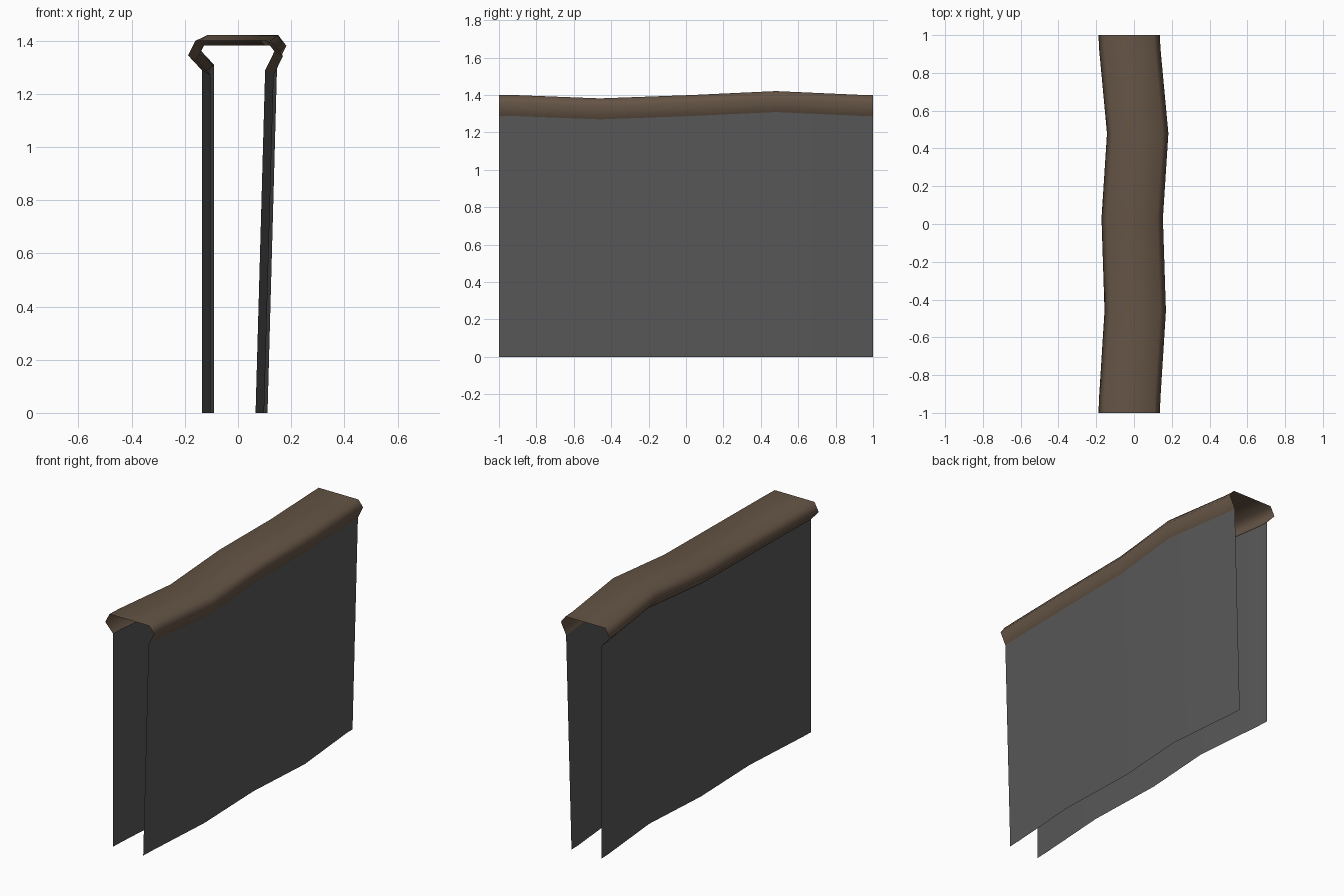
import bpy, bmesh

if "Cube" in bpy.data.objects:
    bpy.data.objects.remove(bpy.data.objects["Cube"])

# wavering path along the wall: (y, sideways shift, height shift at the top)
PATH = [(-1.0, 0.0, 0.0), (-0.92, 0.003, 0.0), (-0.46, 0.032, -0.018),
        (0.03, 0.016, 0.0), (0.48, 0.045, 0.021), (0.93, 0.003, 0.001),
        (1.0, 0.0, 0.0)]


def material(name, color):
    m = bpy.data.materials.new(name)
    m.diffuse_color = (*color, 1)
    m.use_nodes = True
    m.node_tree.nodes["Principled BSDF"].inputs["Base Color"].default_value = m.diffuse_color
    return m


def sweep(name, profile, mat, angle):
    """Sweep an open (x, z) profile along the path as a single-skin sheet."""
    bm = bmesh.new()
    rows = [[bm.verts.new((x + dx, y, z + (dz if z > 0 else 0)))
             for x, z in profile] for y, dx, dz in PATH]
    for a, b in zip(rows, rows[1:]):
        for i in range(len(profile) - 1):
            bm.faces.new((a[i], b[i], b[i + 1], a[i + 1]))
    mesh = bpy.data.meshes.new(name)
    bm.to_mesh(mesh)
    bm.free()
    mesh.materials.append(mat)
    ob = bpy.data.objects.new(name, mesh)
    bpy.context.collection.objects.link(ob)
    bpy.context.view_layer.objects.active = ob
    ob.select_set(True)
    bpy.ops.object.shade_smooth_by_angle(angle=angle)
    ob.select_set(False)
    return ob


grey = material("wall grey", (0.098, 0.098, 0.098))
brown = material("cap brown", (0.130, 0.089, 0.060))

# two upright wall faces, the right one leaning outward
sweep("left_wall", [(-0.135, 0), (-0.135, 1.288)], grey, 0.7)
sweep("right_wall", [(0.102, 1.288), (0.066, 0)], grey, 0.7)

# rounded overhanging cap
sweep("wall_cap", [(-0.135, 1.288), (-0.188, 1.345), (-0.160, 1.40),
                   (0.106, 1.40), (0.137, 1.36), (0.102, 1.288)], brown, 1.75)

# make every sheet face outward from the wall's core
for ob in bpy.context.collection.objects:
    bm = bmesh.new()
    bm.from_mesh(ob.data)
    for f in bm.faces:
        c = f.calc_center_median()
        n = f.normal
        f.normal_update()
        if n.x * c.x + n.z * (c.z - 1.34 if ob.name == "wall_cap" else 0) < 0:
            f.normal_flip()
    bm.to_mesh(ob.data)
    bm.free()
